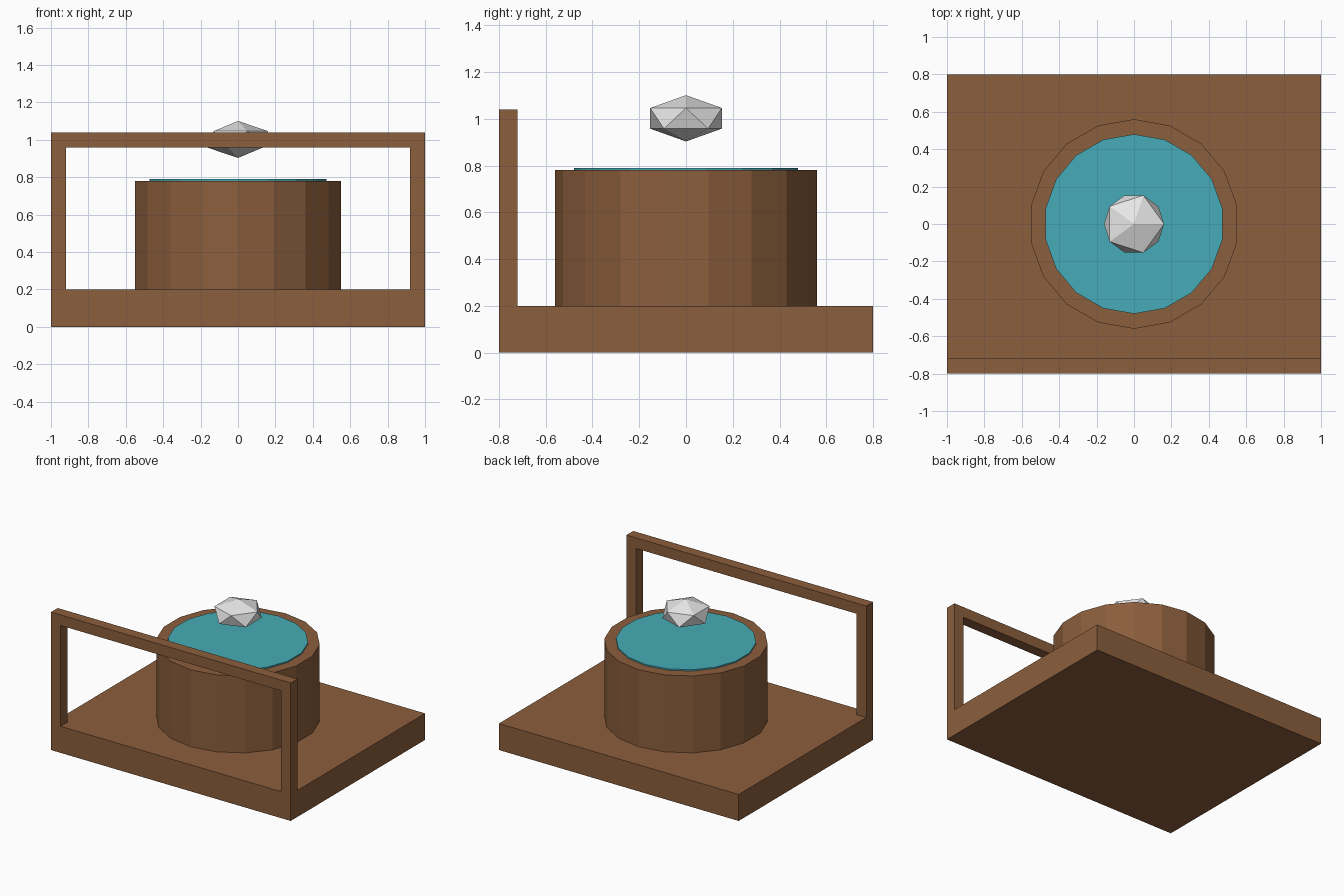
import bpy
import bmesh
from mathutils import Matrix

cube = bpy.data.objects.get("Cube")
if cube:
    bpy.data.objects.remove(cube, do_unlink=True)


def material(name, rgb):
    mat = bpy.data.materials.new(name)
    mat.use_nodes = True
    mat.diffuse_color = (*rgb, 1)
    mat.node_tree.nodes["Principled BSDF"].inputs["Base Color"].default_value = (*rgb, 1)
    return mat


def add_object(name, bm, mat):
    mesh = bpy.data.meshes.new(name)
    bm.to_mesh(mesh)
    bm.free()
    mesh.materials.append(mat)
    obj = bpy.data.objects.new(name, mesh)
    bpy.context.collection.objects.link(obj)
    return obj


def box(name, low, high, mat):
    bm = bmesh.new()
    size = [b - a for a, b in zip(low, high)]
    middle = [(a + b) / 2 for a, b in zip(low, high)]
    bmesh.ops.create_cube(bm, size=1, matrix=Matrix.LocRotScale(middle, None, size))
    return add_object(name, bm, mat)


def drum(name, radius, bottom, top, mat):
    bm = bmesh.new()
    bmesh.ops.create_cone(bm, cap_ends=True, segments=18, radius1=radius, radius2=radius,
                          depth=top - bottom,
                          matrix=Matrix.Translation((0, 0, (bottom + top) / 2)))
    return add_object(name, bm, mat)


wood = material("brown wood", (0.258, 0.112, 0.045))
water = material("teal water", (0.061, 0.413, 0.474))
stone = material("pale grey stone", (0.8, 0.8, 0.8))

# Base slab
box("base", (-1, -0.8, 0), (1, 0.8, 0.2), wood)

# Open frame along the front edge
for side, x in (("right", -1), ("left", 0.92)):
    box(side + "_post", (x, -0.8, 0.2), (x + 0.08, -0.72, 0.96), wood)
box("top_rail", (-1, -0.8, 0.96), (1, -0.72, 1.04), wood)

# Round basin with a thin water disc on top
drum("basin", 0.56, 0.2, 0.78, wood)
drum("water_surface", 0.48, 0.77, 0.79, water)

# Flattened faceted stone floating above the basin
bm = bmesh.new()
bmesh.ops.create_icosphere(bm, subdivisions=1, radius=0.18,
                           matrix=Matrix.LocRotScale((0, 0, 1.002), None, (1, 1, 0.55)))
add_object("floating_stone", bm, stone)
